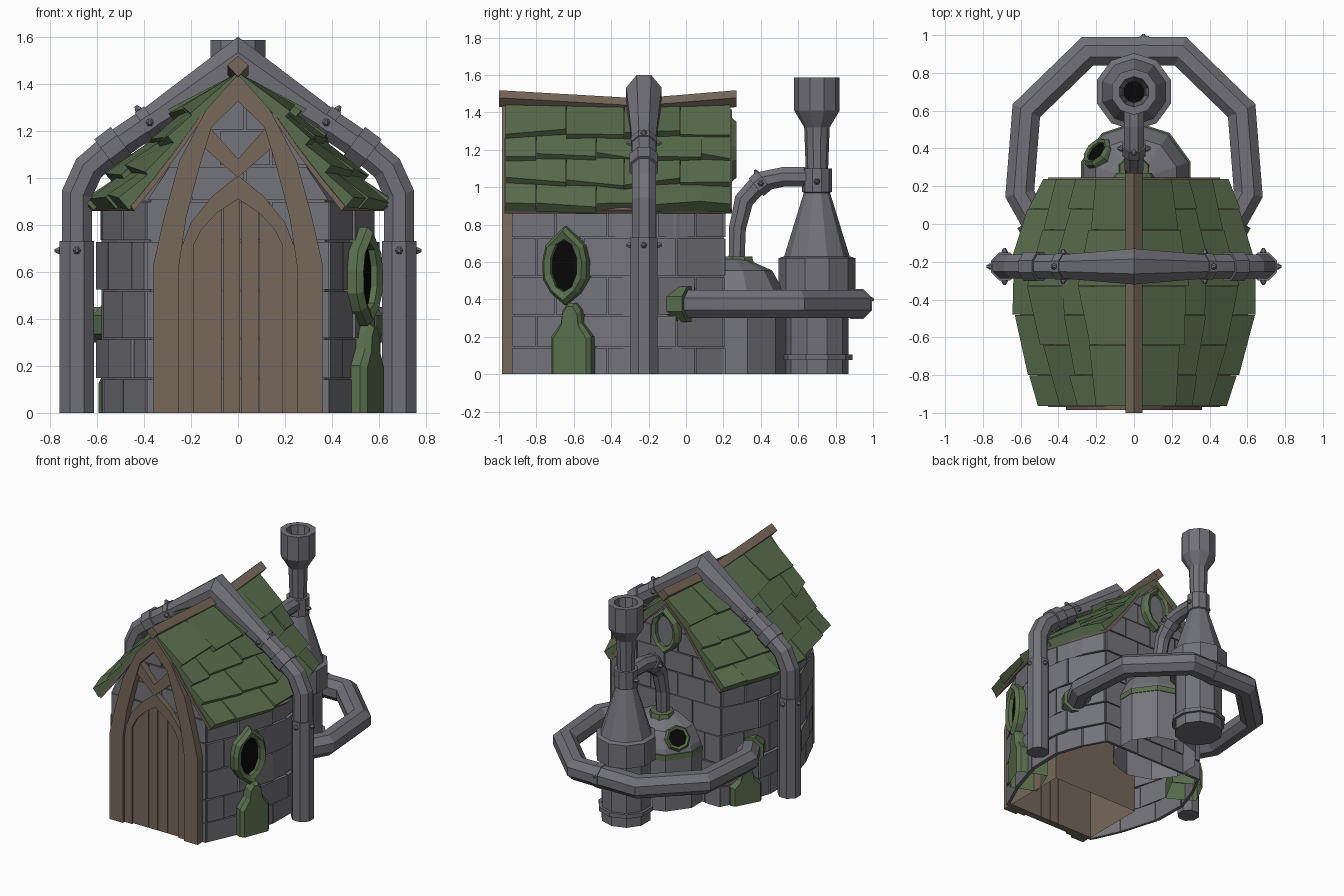
import bpy, bmesh, math, random
from mathutils import Vector as V

if "Cube" in bpy.data.objects:
    bpy.data.objects.remove(bpy.data.objects["Cube"])

random.seed(4)

def material(name, c):
    m = bpy.data.materials.new(name)
    m.diffuse_color = (*c, 1)
    m.use_nodes = True
    m.node_tree.nodes["Principled BSDF"].inputs["Base Color"].default_value = m.diffuse_color
    return m

STONE = material("grey stone", (0.175, 0.175, 0.2))
METAL = material("grey metal", (0.165, 0.165, 0.19))
GREEN = material("green tile", (0.1, 0.155, 0.074))
TRIM = material("green trim", (0.102, 0.16, 0.076))
WOOD = material("brown wood", (0.185, 0.137, 0.1))
BLACK = material("black", (0.002, 0.002, 0.002))

def part(name, mat, lofts, closed=False, open_base=False):
    """One object from lists of rings; each list is skinned and capped."""
    bm = bmesh.new()
    for rings in lofts:
        vs = [[bm.verts.new(p) for p in r] for r in rings]
        n = len(vs[0])
        pairs = list(zip(vs, vs[1:])) + ([(vs[-1], vs[0])] if closed else [])
        for a, b in pairs:
            for j in range(n):
                bm.faces.new((a[j], a[(j + 1) % n], b[(j + 1) % n], b[j]))
        if not closed:
            bm.faces.new(vs[0])
            bm.faces.new(vs[-1])
    bmesh.ops.recalc_face_normals(bm, faces=bm.faces)
    if open_base:
        base = [f for f in bm.faces if all(v.co.z < .001 for v in f.verts)]
        bmesh.ops.delete(bm, geom=base, context='FACES')
    me = bpy.data.meshes.new(name)
    bm.to_mesh(me)
    bm.free()
    me.materials.append(mat)
    ob = bpy.data.objects.new(name, me)
    bpy.context.collection.objects.link(ob)
    return ob

def interp(tab, x):
    if x <= tab[0][0]:
        return tab[0][1]
    for (a, u), (b, w) in zip(tab, tab[1:]):
        if x <= b:
            return u + (w - u) * (x - a) / (b - a)
    return tab[-1][1]

def tube(pts, radii, ref, n=8):
    """Mitred rings along a flat path whose plane has normal ref."""
    pts = [V(p) for p in pts]
    ref = V(ref)
    rings = []
    for i, p in enumerate(pts):
        a = (p - pts[i - 1]).normalized() if i else (pts[1] - p).normalized()
        b = (pts[i + 1] - p).normalized() if i < len(pts) - 1 else a
        t = (a + b).normalized()
        side, k, r = t.cross(ref), 1 / t.dot(a), radii[i] / math.cos(math.pi / n)
        angs = [(j + .5) * 2 * math.pi / n for j in range(n)]
        rings.append([p + side * r * k * math.cos(g) + ref * r * math.sin(g) for g in angs])
    return rings

def lathe(cx, cy, prof, n=8):
    angs = [(j + .5) * 2 * math.pi / n for j in range(n)]
    return [[(cx + r * math.cos(g), cy + r * math.sin(g), z) for g in angs] for r, z in prof]

def local(loc, normal):
    """Maps (u, v, depth) onto a surface with the given normal."""
    nrm = V(normal).normalized()
    u = V((0, 0, 1)).cross(nrm).normalized()
    v = nrm.cross(u)
    return lambda a, b, d: V(loc) + u * a + v * b + nrm * d

def bolts(name, spots, r=.017):
    out = []
    for p, d in spots:
        f = local(p, d)
        out.append([[f(q * math.cos(k * math.pi / 3), q * math.sin(k * math.pi / 3), h)
                     for k in range(6)] for q, h in ((r, -.015), (r, .008), (r * .4, .025))])
    part(name, METAL, out)

# House: bulging plan and curved roof section, open underneath
WALL = [(-.92, .385), (-.6, .53), (-.3, .595), (-.05, .56), (.2, .425)]
SCALE = [(-.97, .71), (-.65, .88), (-.33, 1), (-.05, .88), (.245, .71)]
PROFILE = [(0, 1.43), (.23, 1.275), (.36, 1.145), (.5, 1.015), (.65, .88)]

core = []
for y, w in WALL:
    s = interp(SCALE, y)
    half = [(w - .015, 0), (w - .015, .9), (s * .36, 1.1), (s * .23, 1.23)]
    core.append([(x, y, z) for x, z in half] + [(0, y, 1.39)] + [(-x, y, z) for x, z in half[::-1]])
part("house_walls", STONE, [core], open_base=True)

# Bricks
ROWS = [0, .145, .315, .52, .73, .9]
CUTS = [[-.92, -.7, -.42, -.15, .05, .2], [-.92, -.8, -.55, -.28, -.05, .2]]
bricks, g = [], .004
for sx in (-1, 1):
    for i, (z0, z1) in enumerate(zip(ROWS, ROWS[1:])):
        for y0, y1 in zip(CUTS[i % 2], CUTS[i % 2][1:]):
            o = random.uniform(.0, .014)
            plan = [(y, interp(WALL, y) + d) for y, d in
                    ((y0 + g, -.02), (y0 + g, o), (y1 - g, o), (y1 - g, -.02))]
            bricks.append([[(sx * x, y, z) for y, x in plan] for z in (z0 + g * (i > 0), z1 - g)])
part("side_bricks", STONE, bricks)

bricks = []
for y, d, w in ((-.92, -1, .385), (.2, 1, .425)):
    gable = [(0, w), (.9, w), (1.1, .26), (1.23, .17), (1.37, .02)]
    rows = ROWS + [1.05, 1.2, 1.34]
    for i, (z0, z1) in enumerate(zip(rows, rows[1:])):
        xs = [-.45, -.2, .03, .25, .45] if i % 2 else [-.45, -.3, -.08, .14, .45]
        for x0, x1 in zip(xs, xs[1:]):
            h0, h1 = interp(gable, z0), interp(gable, z1)
            if x0 > h1 - .02 or x1 < -h1 + .02:
                continue
            o = y + d * random.uniform(.006, .012)
            lo = [max(x0 + g, -h0), min(x1 - g, h0)]
            hi = [max(x0 + g, -h1), min(x1 - g, h1)]
            bricks.append([[(lo[0], q, z0 + g * (i > 0)), (lo[1], q, z0 + g * (i > 0)),
                            (hi[1], q, z1 - g), (hi[0], q, z1 - g)] for q in (y - d * .01, o)])
part("gable_bricks", STONE, bricks)

# Roof boards, tiles and ridge beam
boards = []
for y, s in SCALE:
    prof = PROFILE[:-1] + [(.64, .895)]
    top = [(-x * s, y, z - .016) for x, z in prof[:0:-1]] + [(x * s, y, z - .016) for x, z in prof]
    boards.append(top + [(x * .97, y, z - .02) for x, y, z in top[::-1]])
part("roof_boards", WOOD, [boards])

TILE = [[-.965, -.64, -.33, -.03, .24], [-.965, -.8, -.48, -.18, .08, .24]]
tiles = []
for sx in (-1, 1):
    for i, (a, b) in enumerate(zip(PROFILE, PROFILE[1:])):
        for y0, y1 in zip(TILE[i % 2], TILE[i % 2][1:]):
            slab, j0, j1 = [], random.uniform(-.012, .025), random.uniform(-.012, .025)
            l0, l1 = random.uniform(.03, .06), random.uniform(.03, .06)
            for (x, z), t0, t1, bot in ((a, .015, .015, -.014), (b, l0, l1, -.012)):
                low = (x, z) == b
                ring = []
                for y, o, j in ((y0 + .001, t0, j0), (y1 - .001, t1, j1),
                                (y1 - .001, bot, j1), (y0 + .001, bot, j0)):
                    j = (j + .012 if i < 3 else j * .4) if low else 0
                    s = interp(SCALE, y)
                    ring.append((sx * ((x + j) * s + o * .65), y, z - j + o * .75))
                slab.append(ring)
            tiles.append(slab)
part("roof_tiles", GREEN, tiles)
part("ridge_beam", WOOD, [[[(x, y, z + h) for x, h in ((-.045, 0), (0, -.05), (.045, 0), (0, .04))]
                           for y, z in ((-1, 1.478), (-.25, 1.435), (.27, 1.478))]])

# Arched doorway in front of a deep wooden porch box
def mirror(h):
    return [(-x, z) for x, z in h] + [(x, z) for x, z in h[-2::-1]]

def arch(name, outer, inner, y0, y1):
    part(name, WOOD, [[[(a, y0, b), (c, y0, d), (c, y1, d), (a, y1, b)]
                       for (a, b), (c, d) in zip(mirror(outer), mirror(inner))]])

arch("gable_arch", [(.36, 0), (.36, .63), (.315, .83), (.25, 1.07), (.135, 1.29), (0, 1.44)],
     [(.25, 0), (.25, .63), (.22, .83), (.165, 1.04), (.112, 1.215), (0, 1.325)], -.985, -.9)
arch("crossed_braces", [(.17, 1.15), (0, 1.0)], [(.13, 1.225), (0, 1.08)], -.975, -.9)
arch("door_frame", [(.255, 0), (.25, .68), (.2, .81), (.11, .92), (0, 1.01)],
     [(.19, 0), (.19, .71), (.155, .78), (.09, .85), (0, .91)], -.965, -.9)
DOOR = [(0, .92), (.09, .86), (.155, .79), (.19, .72)]
planks = []
for xs in ((-.19, -.155, -.067), (-.063, 0, .008), (.012, .05, .088), (.092, .155, .19)):
    planks.append([[(x, -.95, 0), (x, -.95, interp(DOOR, abs(x))),
                    (x, -.9, interp(DOOR, abs(x))), (x, -.9, 0)] for x in xs])
part("door_planks", WOOD, planks)
part("porch_box", WOOD, [[[(x, y, z) for x, z in
                           mirror([(.36, 0), (.36, .63), (.31, .83), (.22, 1.05), (0, 1.33)])]
                          for y in (-.905, -.42)]], open_base=True)

# Framed windows
POINTED = [(0, 1), (.85, .52), (1, .12), (.97, -.35), (.62, -.7), (0, -1),
           (-.62, -.7), (-.97, -.35), (-1, .12), (-.85, .52)]

def oval(n):
    return [(math.sin(k * 2 * math.pi / n), math.cos(k * 2 * math.pi / n)) for k in range(n)]

def window(name, loc, nrm, w, h, iw, ih, d, shape, pane):
    f = local(loc, nrm)
    ring = lambda sh, a, b, dd: [f(u * a, v * b, dd) for u, v in sh]
    hole = oval(len(shape))
    part(name + "_frame", TRIM, [[ring(shape, w, h, -.04), ring(shape, w, h, d * .6),
                                  ring(shape, w * .85, h * .88, d), ring(hole, iw, ih, d * .8),
                                  ring(hole, iw, ih, -.04)]], closed=True)
    part(name + "_pane", pane, [[ring(hole, iw * 1.05, ih * 1.05, q) for q in (.016, .024)]])

SIDE = (.927, -.377, 0)
window("side_window", (.515, -.635, .58), SIDE, .128, .21, .078, .14, .065, POINTED, BLACK)
window("back_gable_window", (0, .21, 1.2), (0, 1, 0), .11, .17, .07, .115, .06, POINTED, STONE)
window("tank_porthole", (-.18, .365, .5), (-.62, .55, .5), .09, .09, .06, .06, .045, oval(8), BLACK)

# Small green panels at the foot of the walls, running through the wall
TAB = [(.115, 0), (.115, .53), (.06, .72), (.05, .9), (.02, 1)]
def tab(name, loc, nrm, h):
    f = local(loc, nrm)
    out = TAB + [(-u, v) for u, v in TAB[::-1]]
    part(name, TRIM, [[[f(u * k, v * h * q, d) for u, v in out]
                       for k, q, d in ((1, 1, -.16), (1, 1, .035), (.82, .95, .06))]], open_base=True)
tab("side_panel", (.53, -.6, 0), SIDE, .38)
tab("rear_panel", (-.495, .035, 0), (-.88, .47, 0), .25)

# Pipe over the roof
Y = -.225
half = [(.685, .7, .064), (.685, .93, .064), (.635, 1.04, .064), (.53, 1.13, .064),
        (.36, 1.245, .064), (0, 1.485, .095)]
path = [(-x, z, r) for x, z, r in half] + [(x, z, r) for x, z, r in half[-2::-1]]
part("roof_pipe", METAL, [tube([(x, Y, z) for x, z, r in path], [r for *_, r in path], (0, 1, 0))])
legs, spots = [], []
for s in (-1, 1):
    legs.append(tube([(s * .685, Y, 0), (s * .685, Y, .73)], [.073, .073], (0, 1, 0)))
    legs.append(tube([(s * .565, Y, 1.102), (s * .495, Y, 1.155)], [.076, .076], (0, 1, 0)))
    legs.append(tube([(s * .40, Y, 1.218), (s * .36, Y, 1.245)], [.07, .07], (0, 1, 0)))
    spots += [((s * .755, Y, .69), (s, 0, 0)), ((s * .685, Y - .072, .69), (0, -1, 0)),
              ((s * .685, Y + .072, .69), (0, 1, 0)), ((s * .42, Y, 1.285), (s * .6, 0, .8)),
              ((s * .375, Y - .068, 1.235), (0, -1, 0)), ((s * .375, Y + .068, 1.235), (0, 1, 0))]
part("roof_pipe_legs", METAL, legs)

# Rear tank with dome
part("rear_tank", STONE, [lathe(.01, .235, [(.3, 0), (.3, .4), (.285, .45), (.225, .555), (.09, .615)], 10)],
     open_base=True)
part("tank_band", TRIM, [lathe(.01, .235, [(.305, .375), (.305, .415)], 10)])
part("tank_top_flange", TRIM, [lathe(0, .28, [(.09, .59), (.08, .63)])])

# Chimney: hollow top with a dark core
part("chimney", METAL, [lathe(0, .7, [
    (.17, 0), (.17, .45), (.205, .45), (.205, .62), (.175, .63), (.07, .97), (.08, .975), (.08, 1.1),
    (.06, 1.1), (.068, 1.32), (.122, 1.41), (.122, 1.585), (.08, 1.585), (.06, 1.43)], 10)])
part("chimney_hole", BLACK, [lathe(0, .7, [(.058, 1.43), (.058, 1.437)], 10)])
part("chimney_foot_ring", METAL, [lathe(0, .7, [(.19, .075), (.19, .105)], 10)])
part("tank_to_chimney_pipe", METAL, [
    tube([(0, .27, .58), (0, .275, .78), (0, .31, .93), (0, .4, 1.03), (0, .52, 1.055), (0, .66, 1.055)],
         [.042, .045, .05, .052, .052, .052], (1, 0, 0)),
    tube([(0, .375, 1.0), (0, .42, 1.037)], [.062, .062], (1, 0, 0))])
spots += [((0, .38, 1.07), (0, -.5, 1)), ((-.062, .4, 1.02), (-1, 0, 0)), ((.062, .4, 1.02), (1, 0, 0)),
          ((-.08, .7, 1.03), (-1, 0, 0)), ((.08, .7, 1.03), (1, 0, 0)), ((.05, .98, .4), (0, 1, 0))]

# Large pipe loop round the back
half = [(.46, -.1), (.605, .16), (.57, .6), (.245, .915)]
loop = [(-x, y, .375) for x, y in half] + [(x, y, .375) for x, y in half[::-1]]
part("pipe_loop", METAL, [tube(loop, [.075] * 8, (0, 0, 1)),
                          tube([(.03, .915, .375), (.08, .915, .375)], [.08, .08], (0, 0, 1))])
part("pipe_loop_collars", TRIM, [tube([(s * .475, -.08, .375), (s * .535, .025, .375)],
                                      [.095, .095], (0, 0, 1)) for s in (-1, 1)])
bolts("bolts", spots)
